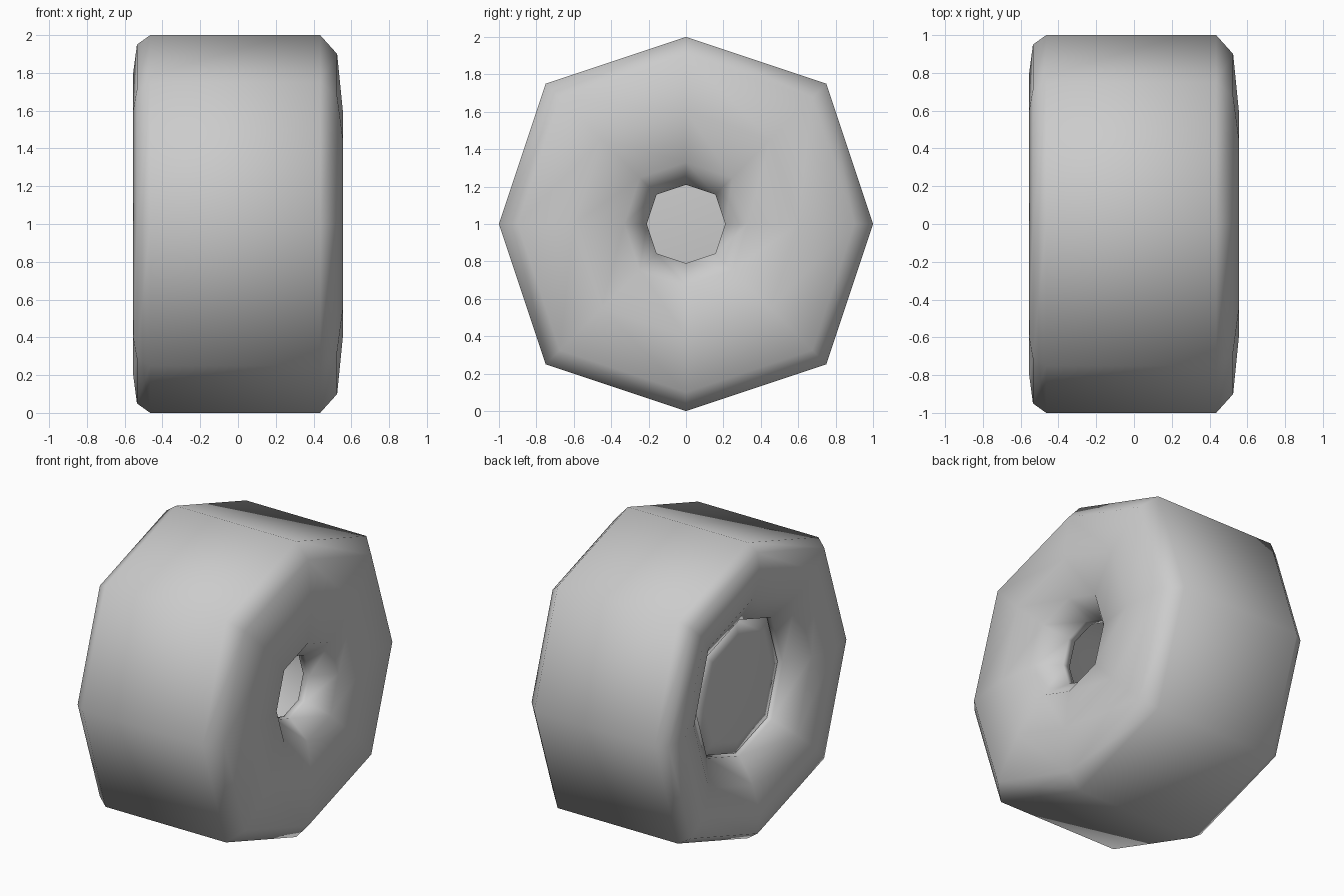
import bpy
import bmesh

cube = bpy.data.objects.get("Cube")
if cube:
    bpy.data.objects.remove(cube, do_unlink=True)

# Single grey finish
grey = bpy.data.materials.new("light_grey")
grey.use_nodes = True
colour = (0.6, 0.6, 0.6, 1)
grey.diffuse_color = colour
grey.node_tree.nodes["Principled BSDF"].inputs["Base Color"].default_value = colour

# Eight-sided outline with slightly pushed-out corners
OUTLINE = [(0, 1), (0.75, 0.75), (1, 0), (0.75, -0.75),
           (0, -1), (-0.75, -0.75), (-1, 0), (-0.75, 0.75)]


def lathe(name, profile, closed):
    """Sweep (x, radius) points around the axle; cap the ends unless closed."""
    bm = bmesh.new()
    rings = [[bm.verts.new((x, r * y, 1 + r * z)) for y, z in OUTLINE]
             for x, r in profile]
    pairs = list(zip(rings, rings[1:]))
    if closed:
        pairs.append((rings[-1], rings[0]))
    for a, b in pairs:
        for i in range(len(OUTLINE)):
            j = (i + 1) % len(OUTLINE)
            bm.faces.new((a[i], a[j], b[j], b[i]))
    if not closed:
        bm.faces.new(rings[0])
        bm.faces.new(rings[-1])
    bmesh.ops.recalc_face_normals(bm, faces=bm.faces)
    for face in bm.faces:
        face.smooth = True
    mesh = bpy.data.meshes.new(name)
    bm.to_mesh(mesh)
    bm.free()
    mesh.materials.append(grey)
    obj = bpy.data.objects.new(name, mesh)
    bpy.context.collection.objects.link(obj)
    return obj


# Tyre: wide opening on the right side, small opening on the left side
lathe("tyre", [
    (-0.36, 0.46), (-0.40, 0.46), (-0.50, 0.63), (-0.555, 0.8),
    (-0.535, 0.95), (-0.465, 1), (0.435, 1), (0.525, 0.9),
    (0.555, 0.6), (0.52, 0.33), (0.39, 0.21), (0.34, 0.21), (0.30, 0.46),
], closed=True)

# Hub plate closing the wide opening
lathe("hub_plate", [
    (-0.39, 0.36), (-0.37, 0.45), (-0.33, 0.45), (-0.32, 0.40),
], closed=False)
